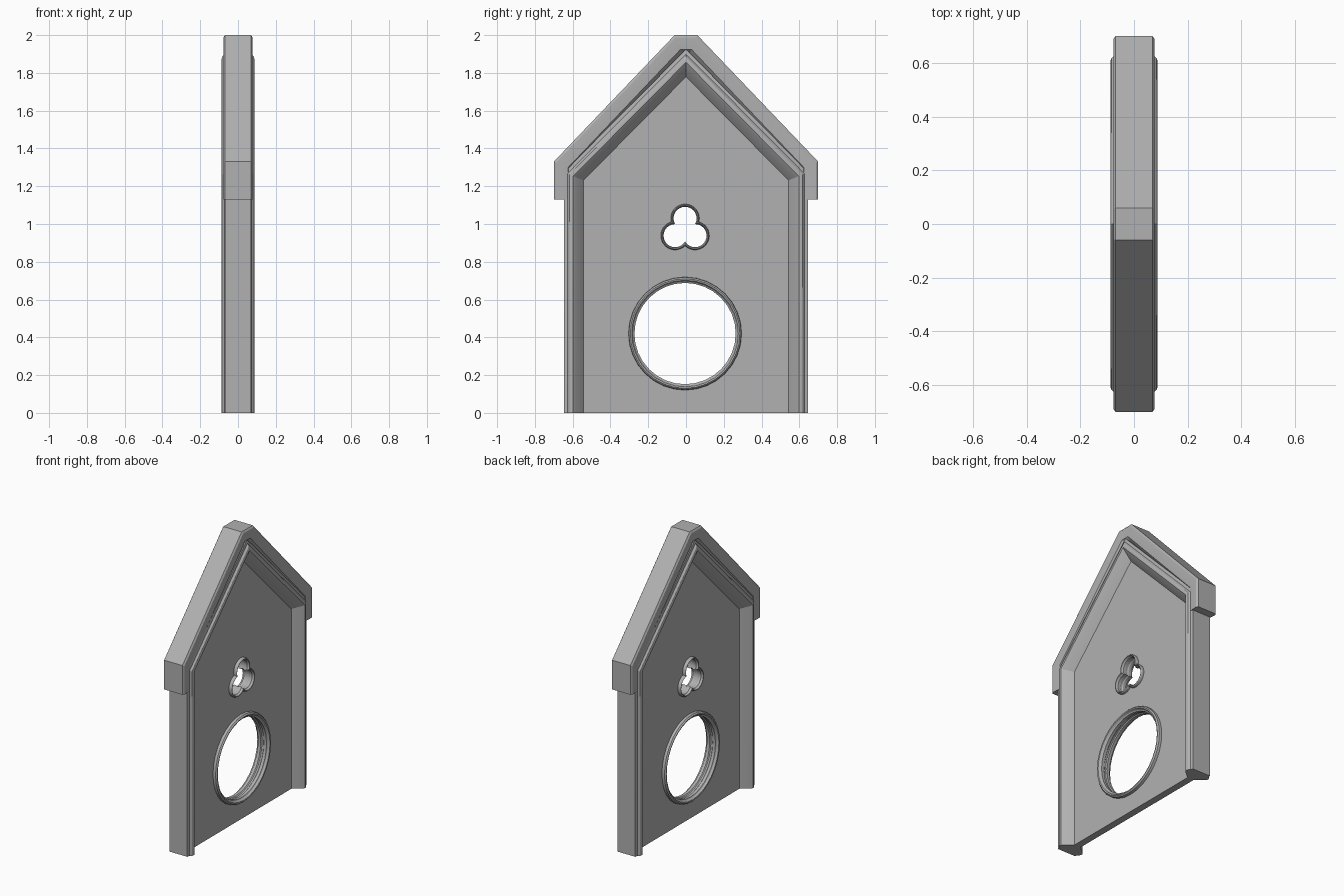
import bpy, bmesh, math
from math import sin, cos, pi, sqrt

if "Cube" in bpy.data.objects:
    bpy.data.objects.remove(bpy.data.objects["Cube"])

CY = -0.005  # slight sideways offset of the openings

# dark grey stone
stone = bpy.data.materials.new("grey_stone")
stone.diffuse_color = (0.44, 0.44, 0.44, 1)
stone.use_nodes = True
stone.node_tree.nodes["Principled BSDF"].inputs["Base Color"].default_value = stone.diffuse_color


def finish(ob):
    ob.data.materials.clear()
    ob.data.materials.append(stone)
    bpy.ops.object.select_all(action='DESELECT')
    ob.select_set(True)
    bpy.context.view_layer.objects.active = ob
    bpy.ops.object.shade_smooth_by_angle(angle=math.radians(20))


def loft(name, sections, closed):
    """Skin closed cross-sections along a path; cap the ends if open."""
    bm = bmesh.new()
    rows = [[bm.verts.new(p) for p in s] for s in sections]
    n, m = len(rows), len(rows[0])
    for i in range(n if closed else n - 1):
        a, b = rows[i], rows[(i + 1) % n]
        for j in range(m):
            k = (j + 1) % m
            bm.faces.new((a[j], a[k], b[k], b[j]))
    if not closed:
        bm.faces.new(rows[0])
        bm.faces.new(rows[-1])
    bmesh.ops.recalc_face_normals(bm, faces=bm.faces)
    me = bpy.data.meshes.new(name)
    bm.to_mesh(me)
    bm.free()
    ob = bpy.data.objects.new(name, me)
    bpy.context.collection.objects.link(ob)
    finish(ob)


def two_sided(half):
    """Mirror a half profile of (size, x) pairs across x = 0."""
    return half + [(s, -x) for s, x in reversed(half)]


def sweep(name, outline, profile, closed):
    """Each profile pair gives an outline (y, z) loop at depth x."""
    loops = [[(x, y, z) for y, z in outline(s)] for s, x in profile]
    loft(name, list(zip(*loops)), closed)


def gable(w):
    d = w - 0.54
    sh, ap = 1.23 + d * (sqrt(2) - 1), 1.775 + d * sqrt(2)
    return [(-w, 0), (-w, sh), (0, ap), (w, sh), (w, 0)]


def roof(d):
    # d = inset from the outer roof edge
    w, sh, t = 0.70 - d, 1.33 - d * 0.42, 0.06 - d * 0.42
    top = 2.0 - d
    return [(-w, 1.13), (-w, sh), (-t, top), (t, top), (w, sh), (w, 1.13)]


def circle(r):
    return [(CY + r * cos(2 * pi * i / 32), 0.42 + r * sin(2 * pi * i / 32))
            for i in range(32)]


def trefoil(r, n=48):
    # farthest hit of a ray from the middle on three overlapping circles
    c, pts = 0.061, []
    for i in range(n):
        a = pi / 2 + 2 * pi * i / n
        best = 0
        for k in range(3):
            d = a - (pi / 2 + 2 * pi * k / 3)
            q = r * r - (c * sin(d)) ** 2
            if q >= 0:
                best = max(best, c * cos(d) + sqrt(q))
        pts.append((CY + best * cos(a), 0.969 + best * sin(a)))
    return pts


# thin wall panel with both openings
cu = bpy.data.curves.new("wall_panel", 'CURVE')
cu.dimensions = '2D'
cu.fill_mode = 'BOTH'
cu.extrude = 0.024
for pts in (gable(0.57), circle(0.28), trefoil(0.067)):
    sp = cu.splines.new('POLY')
    sp.points.add(len(pts) - 1)
    for p, (y, z) in zip(sp.points, pts):
        p.co = (y, z, 0, 1)
    sp.use_cyclic_u = True
panel = bpy.data.objects.new("wall_panel", cu)
panel.rotation_euler = (pi / 2, 0, pi / 2)
bpy.context.collection.objects.link(panel)
bpy.context.view_layer.objects.active = panel
panel.select_set(True)
bpy.ops.object.convert(target='MESH')
finish(bpy.context.view_layer.objects.active)

# moulded gable frame
sweep("gable_frame", gable, two_sided(
    [(0.646, 0.068), (0.628, 0.072), (0.618, 0.084), (0.608, 0.0875),
     (0.597, 0.0875), (0.585, 0.078), (0.542, 0.023)]), False)

# roof coping with flat ridge
sweep("roof_coping", roof, two_sided(
    [(0, 0.069), (0.012, 0.077), (0.03, 0.077), (0.075, 0.073), (0.095, 0.05)]), False)

# trims round the openings
sweep("round_window_trim", circle, two_sided(
    [(0.30, 0.02), (0.298, 0.042), (0.290, 0.05), (0.282, 0.048),
     (0.275, 0.036), (0.268, 0.032), (0.268, 0.012), (0.274, 0.006)]), True)
sweep("trefoil_trim", trefoil, two_sided(
    [(0.076, 0.02), (0.075, 0.040), (0.071, 0.046), (0.067, 0.044),
     (0.064, 0.034), (0.061, 0.030), (0.061, 0.010), (0.064, 0.005)]), True)
